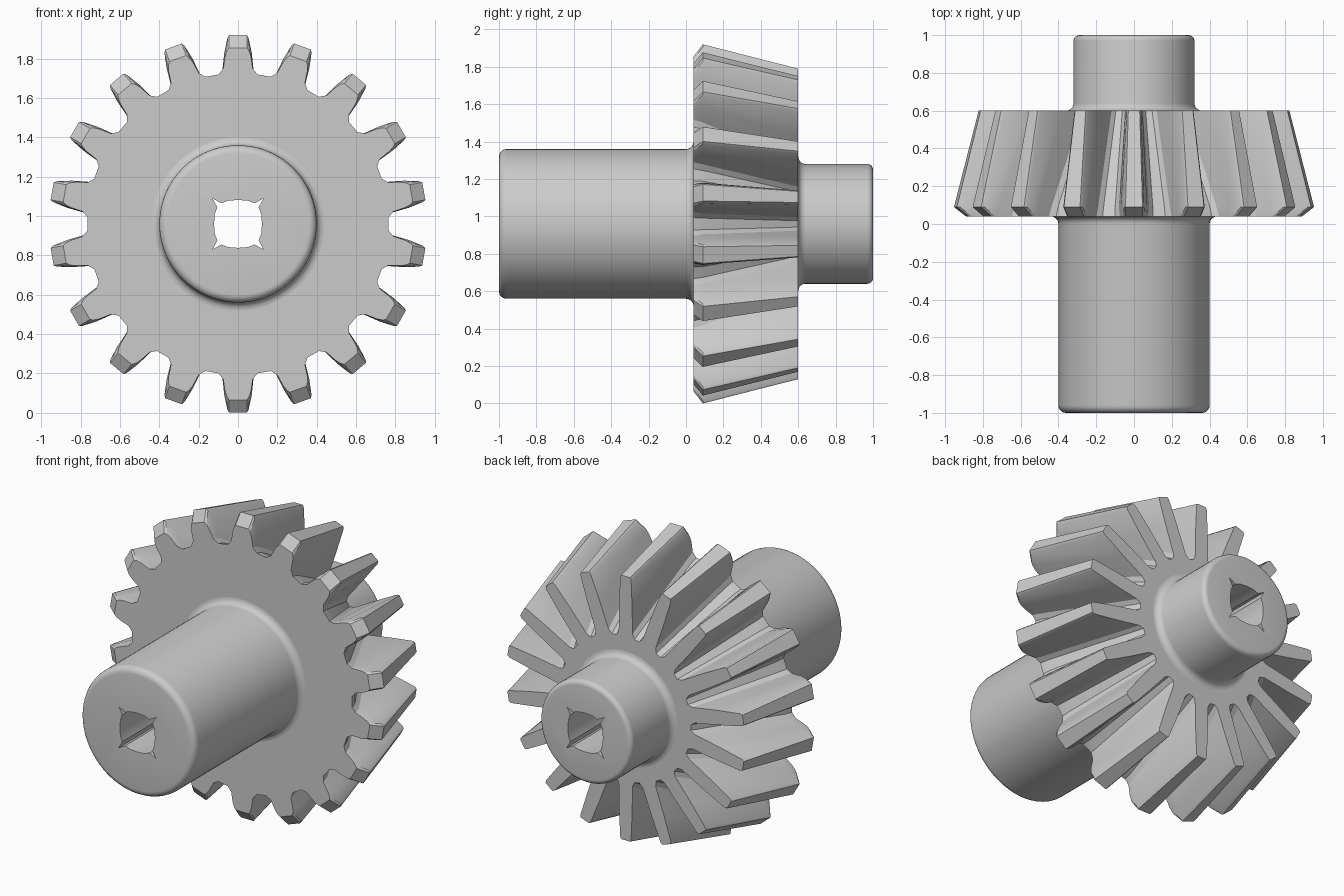
import bpy, bmesh
from math import sin, cos, pi, radians

CENTRE_Z = 0.96
TEETH = 18

if "Cube" in bpy.data.objects:
    bpy.data.objects.remove(bpy.data.objects["Cube"], do_unlink=True)

steel = bpy.data.materials.new("grey steel")
steel.use_nodes = True
grey = (0.6, 0.6, 0.6, 1)
steel.diffuse_color = grey
steel.node_tree.nodes["Principled BSDF"].inputs["Base Color"].default_value = grey


def loft(name, rings, closed=False):
    """Skin equal-length point rings; cap the ends unless closed in a loop."""
    bm = bmesh.new()
    loops = [[bm.verts.new(p) for p in ring] for ring in rings]
    pairs = list(zip(loops, loops[1:]))
    if closed:
        pairs.append((loops[-1], loops[0]))
    else:
        bm.faces.new(loops[0])
        bm.faces.new(loops[-1])
    for a, b in pairs:
        for i in range(len(a)):
            j = (i + 1) % len(a)
            bm.faces.new((a[i], a[j], b[j], b[i]))
    bmesh.ops.recalc_face_normals(bm, faces=bm.faces)
    mesh = bpy.data.meshes.new(name)
    bm.to_mesh(mesh)
    bm.free()
    obj = bpy.data.objects.new(name, mesh)
    bpy.context.collection.objects.link(obj)
    mesh.materials.append(steel)
    return obj


def activate(obj):
    bpy.ops.object.select_all(action="DESELECT")
    obj.select_set(True)
    bpy.context.view_layer.objects.active = obj


def circle(y, r, n=72):
    return [(r * cos(2 * pi * i / n), y, CENTRE_Z + r * sin(2 * pi * i / n))
            for i in range(n)]


def fillet(y, r, size, start, end):
    """Arc of (y, radius) profile points."""
    steps = 5
    return [(y + size * cos(radians(start + (end - start) * k / steps)),
             r + size * sin(radians(start + (end - start) * k / steps)))
            for k in range(steps + 1)]


# Shaft: wide front hub, narrow back hub, rounded ends, fillets at the gear
profile = (fillet(-0.96, 0.36, 0.04, 180, 90)
           + fillet(0.0, 0.44, 0.04, 270, 360)
           + fillet(0.64, 0.36, 0.04, 180, 270)
           + fillet(0.97, 0.29, 0.03, 90, 0))
shaft = loft("shaft", [circle(y, r) for y, r in profile])

# Square bore with bulging sides and pointed corners
side = [(0.13, -0.13), (0.105, -0.085), (0.118, -0.05), (0.122, 0),
        (0.118, 0.05), (0.105, 0.085)]
outline = []
for k in range(4):
    c, s = round(cos(k * pi / 2)), round(sin(k * pi / 2))
    outline += [(x * c - z * s, x * s + z * c) for x, z in side]
cutter = loft("bore_cutter", [[(x, y, CENTRE_Z + z) for x, z in outline]
                              for y in (-1.2, 1.2)])
cutter.hide_render = True
bore = shaft.modifiers.new("bore", "BOOLEAN")
bore.operation = "DIFFERENCE"
bore.solver = "EXACT"
bore.object = cutter
activate(shaft)
bpy.ops.object.modifier_apply(modifier="bore")
bpy.data.objects.remove(cutter, do_unlink=True)


# Bevel gear: tooth section of (radius, half width), repeated round the axis
def gear_ring(y, section):
    half = [(-w, r) for r, w in section] + [(w, r) for r, w in reversed(section)]
    ring = []
    for t in range(TEETH):
        a = -2 * pi * t / TEETH
        ring += [(x * cos(a) - z * sin(a), y, CENTRE_Z + x * sin(a) + z * cos(a))
                 for x, z in half]
    return ring


front = [(0.76, 0.1), (0.79, 0.075), (0.85, 0.066), (0.88, 0.056), (0.895, 0.045)]
crown = [(0.745, 0.1), (0.775, 0.08), (0.87, 0.07), (0.945, 0.054), (0.96, 0.045)]
back = [(0.45, 0.062), (0.48, 0.048), (0.65, 0.045), (0.815, 0.038), (0.83, 0.03)]
bore_in = [(0.27, w) for w in (0.04, 0.03, 0.02, 0.01, 0.005)]
gear = loft("bevel_gear", [gear_ring(0.04, bore_in), gear_ring(0.04, front),
                           gear_ring(0.09, crown), gear_ring(0.6, back),
                           gear_ring(0.6, bore_in)], closed=True)

for obj in (shaft, gear):
    activate(obj)
    bpy.ops.object.shade_smooth_by_angle(angle=radians(28))
